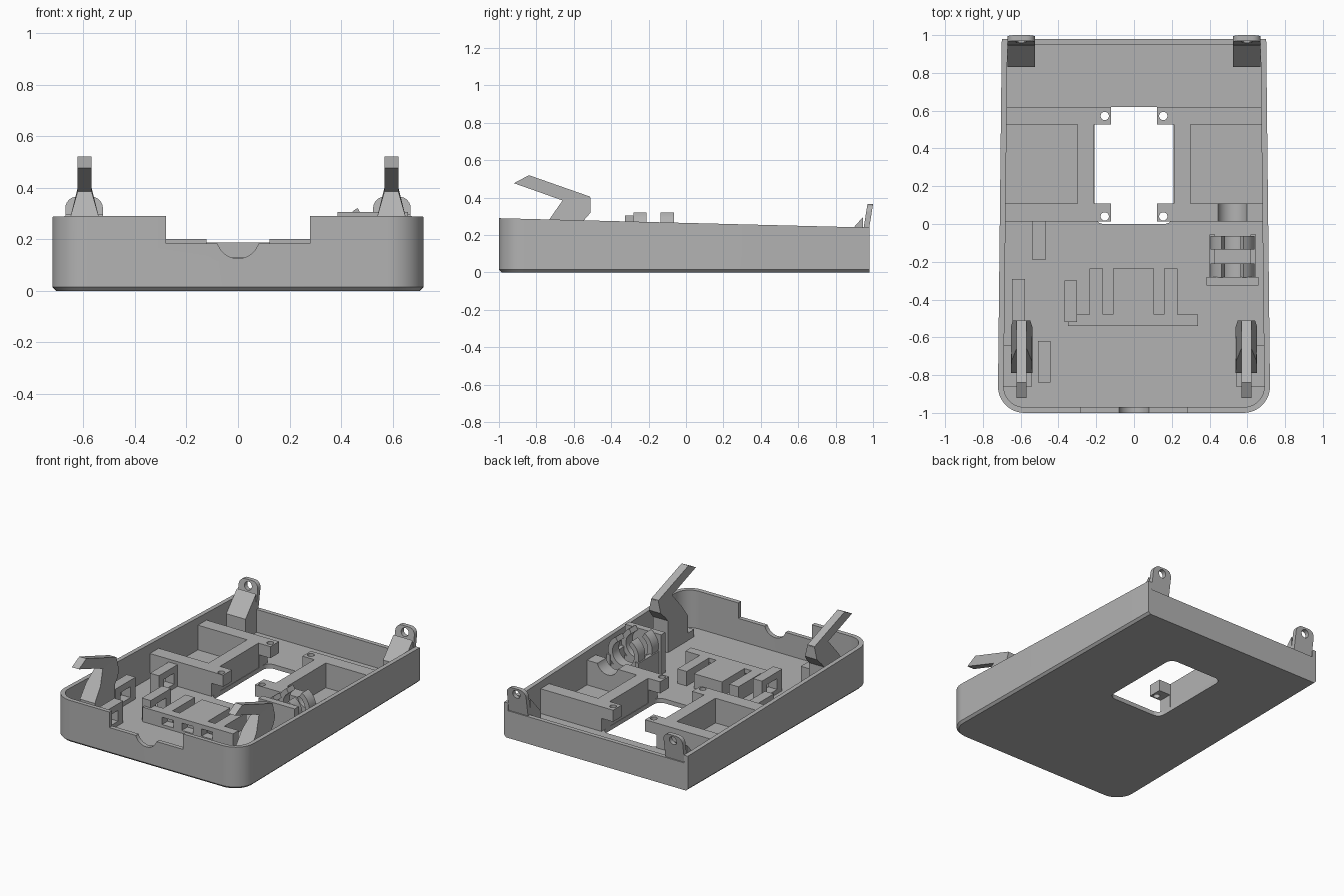
import bpy, bmesh, math

if "Cube" in bpy.data.objects:
    bpy.data.objects.remove(bpy.data.objects["Cube"])

grey = bpy.data.materials.new("light grey plastic")
grey.diffuse_color = (0.45, 0.45, 0.45, 1)
grey.use_nodes = True
grey.node_tree.nodes["Principled BSDF"].inputs["Base Color"].default_value = grey.diffuse_color
FLOOR = 0.02  # parts sink slightly into the 0.03 floor


def finish(name, bm):
    bmesh.ops.recalc_face_normals(bm, faces=bm.faces)
    me = bpy.data.meshes.new(name)
    bm.to_mesh(me)
    bm.free()
    me.materials.append(grey)
    ob = bpy.data.objects.new(name, me)
    bpy.context.collection.objects.link(ob)
    return ob


def loft(name, loops):
    bm = bmesh.new()
    rings = [[bm.verts.new(p) for p in lp] for lp in loops]
    n = len(rings[0])
    for a, b in zip(rings, rings[1:]):
        for i in range(n):
            bm.faces.new((a[i], a[(i + 1) % n], b[(i + 1) % n], b[i]))
    bm.faces.new(rings[0])
    bm.faces.new(rings[-1])
    return finish(name, bm)


def prism(name, pts, axis, a, b):
    place = {"x": lambda p, t: (t, p[0], p[1]),
             "y": lambda p, t: (p[0], t, p[1]),
             "z": lambda p, t: (p[0], p[1], t)}[axis]
    return loft(name, [[place(p, t) for p in pts] for t in (a, b)])


def box(name, x0, x1, y0, y1, z0, z1):
    return prism(name, [(x0, y0), (x1, y0), (x1, y1), (x0, y1)], "z", z0, z1)


def arc(cx, cz, r, a0, a1, n=16):
    return [(cx + r * math.cos(math.radians(a0 + (a1 - a0) * i / n)),
             cz + r * math.sin(math.radians(a0 + (a1 - a0) * i / n))) for i in range(n + 1)]


def disc(cx, cz, r, n=24):
    return arc(cx, cz, r, 0, 360, n)[:-1]


def cut(ob, *cutters):
    for c in cutters:
        m = ob.modifiers.new("cut", "BOOLEAN")
        m.operation, m.solver, m.object = "DIFFERENCE", "EXACT", c
        c.hide_render = True
    bpy.context.view_layer.update()
    me = bpy.data.meshes.new_from_object(ob.evaluated_get(bpy.context.evaluated_depsgraph_get()))
    ob.modifiers.clear()
    ob.data = me
    for c in cutters:
        bpy.data.objects.remove(c)


def smooth(ob):
    bpy.ops.object.select_all(action="DESELECT")
    ob.select_set(True)
    bpy.context.view_layer.objects.active = ob
    bpy.ops.object.shade_smooth_by_angle(angle=math.radians(25))


# Tray: tapered outline, round front corners, sloping rim
def outline(inset, back, z=None):
    w, r = 0.72 - inset, 0.14 - inset
    y0 = -1 + inset
    pts = [(0.70 - inset, 0.98 - back)]
    pts += arc(w - r, y0 + r, r, 0, -90, 12) + arc(-w + r, y0 + r, r, -90, -180, 12)
    pts.append((-0.70 + inset, 0.98 - back))
    return [(x, y, z if z is not None else 0.29 - 0.0253 * (y + 1)) for x, y in pts]


tray = loft("tray", [outline(0.015, 0, 0), outline(0, 0, 0.015), outline(0, 0),
                     outline(0.03, 0.03), outline(0.03, 0.03, 0.03)])
window = (arc(0.16, 0.57, 0.05, 0, 90, 6) + arc(-0.16, 0.57, 0.05, 90, 180, 6)
          + arc(-0.16, 0.05, 0.05, 180, 270, 6) + arc(0.16, 0.05, 0.05, 270, 360, 6))
cut(tray,
    box("front_notch", -0.28, 0.28, -1.1, -0.9, 0.183, 0.5),
    prism("thumb_notch", disc(0, 0.208, 0.083, 32), "y", -1.1, -0.9),
    box("back_notch", -0.67, 0.67, 0.93, 1.1, 0.187, 0.5),
    prism("floor_window", window, "z", -0.1, 0.1))
smooth(tray)

for s, side in ((-1, "left"), (1, "right")):
    def sbox(name, x0, x1, *rest):
        return box(f"{side}_{name}", min(s * x0, s * x1), max(s * x0, s * x1), *rest)

    # Support frame: two bars to the wall, a column and overhanging screw tabs
    sbox("frame_column", 0.213, 0.30, 0.10, 0.54, FLOOR, 0.20)
    for name, y0, y1, yh in (("front", 0.012, 0.108, 0.04), ("back", 0.527, 0.62, 0.572)):
        bar = sbox(f"{name}_bar", 0.21, 0.68, y0, y1, FLOOR, 0.20)
        if s > 0 and name == "front":
            cut(bar, prism("bar_cradle", disc(0.522, 0.22, 0.08, 32), "y", -0.1, 0.2))
            smooth(bar)
        tab = sbox(f"{name}_screw_tab", 0.122, 0.212, y0, y1, 0.12, 0.20)
        cut(tab, prism("screw_hole", disc(s * 0.155, yh, 0.022), "z", 0, 0.4))
        smooth(tab)

    # Hinge lug: leaning rounded plate with a hole, and a sloping foot
    cx = s * 0.597
    face = [(cx - 0.073, FLOOR), (cx + 0.073, FLOOR)]
    face += arc(cx + 0.028, 0.32, 0.045, 0, 90, 6) + arc(cx - 0.028, 0.32, 0.045, 90, 180, 6)
    lug = loft(f"{side}_hinge_lug", [[(x, y + (z - 0.24) * 0.16, z) for x, z in face]
                                     for y in (0.95, 0.98)])
    cut(lug, prism("lug_hole", disc(cx, 0.325, 0.028), "y", 0.8, 1.2))
    smooth(lug)
    prism(f"{side}_hinge_foot", [(0.83, FLOOR), (0.83, 0.165), (0.945, 0.295), (0.955, FLOOR)],
          "x", cx - 0.073, cx + 0.073)

    # Latch: body narrowing upwards, thin arm reaching forward
    body = [(-0.79, FLOOR), (-0.79, 0.20), (-0.726, 0.29), (-0.66, 0.385), (-0.51, 0.40),
            (-0.51, 0.32), (-0.545, 0.28), (-0.57, 0.25), (-0.57, FLOOR)]

    def half(z):
        return 0.057 - 0.03 * min(1, max(0, (z - 0.28) / 0.105))

    loft(f"{side}_latch_body", [[(s * 0.595 + k * half(z), y, z) for y, z in body]
                                for k in (-1, 1)])
    prism(f"{side}_latch_arm", [(-0.92, 0.477), (-0.84, 0.52), (-0.512, 0.405),
                                (-0.512, 0.36), (-0.66, 0.385)],
          "x", s * 0.595 - 0.027, s * 0.595 + 0.027)
    sbox("latch_base", 0.54, 0.695, -0.86, -0.64, FLOOR, 0.08)

# Standing clips with square openings
for i, (x, y) in enumerate(((-0.503, -0.19), (-0.612, -0.51), (-0.335, -0.52), (-0.475, -0.84))):
    clip = box(f"window_clip_{i + 1}", x - 0.034, x + 0.034, y, y + 0.22, FLOOR, 0.18)
    cut(clip, box("opening", x - 0.1, x + 0.1, y + 0.055, y + 0.165, 0.06, 0.135))

# Comb-shaped rest with three teeth
bar = box("comb_bar", -0.35, 0.34, -0.54, -0.478, FLOOR, 0.13)
cut(bar, *[box("gap", x, x + 0.085, -0.6, -0.4, 0.05, 0.10) for x in (-0.2, -0.05, 0.1)])
for name, x0, x1 in (("left", -0.235, -0.165), ("middle", -0.11, 0.105), ("right", 0.16, 0.23)):
    box(f"{name}_comb_tooth", x0, x1, -0.48, -0.235, FLOOR, 0.13)

# Round cradle: end plate, two open rings and low side rails
box("cradle_end_plate", 0.385, 0.66, -0.325, -0.28, FLOOR, 0.305)
for i, y in enumerate((-0.282, -0.135)):
    ring = arc(0.522, 0.22, 0.117, 120, 420, 30) + arc(0.522, 0.22, 0.083, 420, 120, 30)
    smooth(prism(f"cradle_ring_{i + 1}", ring, "y", y, y + 0.072))
    box(f"cradle_pedestal_{i + 1}", 0.43, 0.615, y, y + 0.072, FLOOR, 0.13)
for i, x in enumerate((0.40, 0.618)):
    box(f"cradle_rail_{i + 1}", x, x + 0.028, -0.282, -0.055, FLOOR, 0.19)
